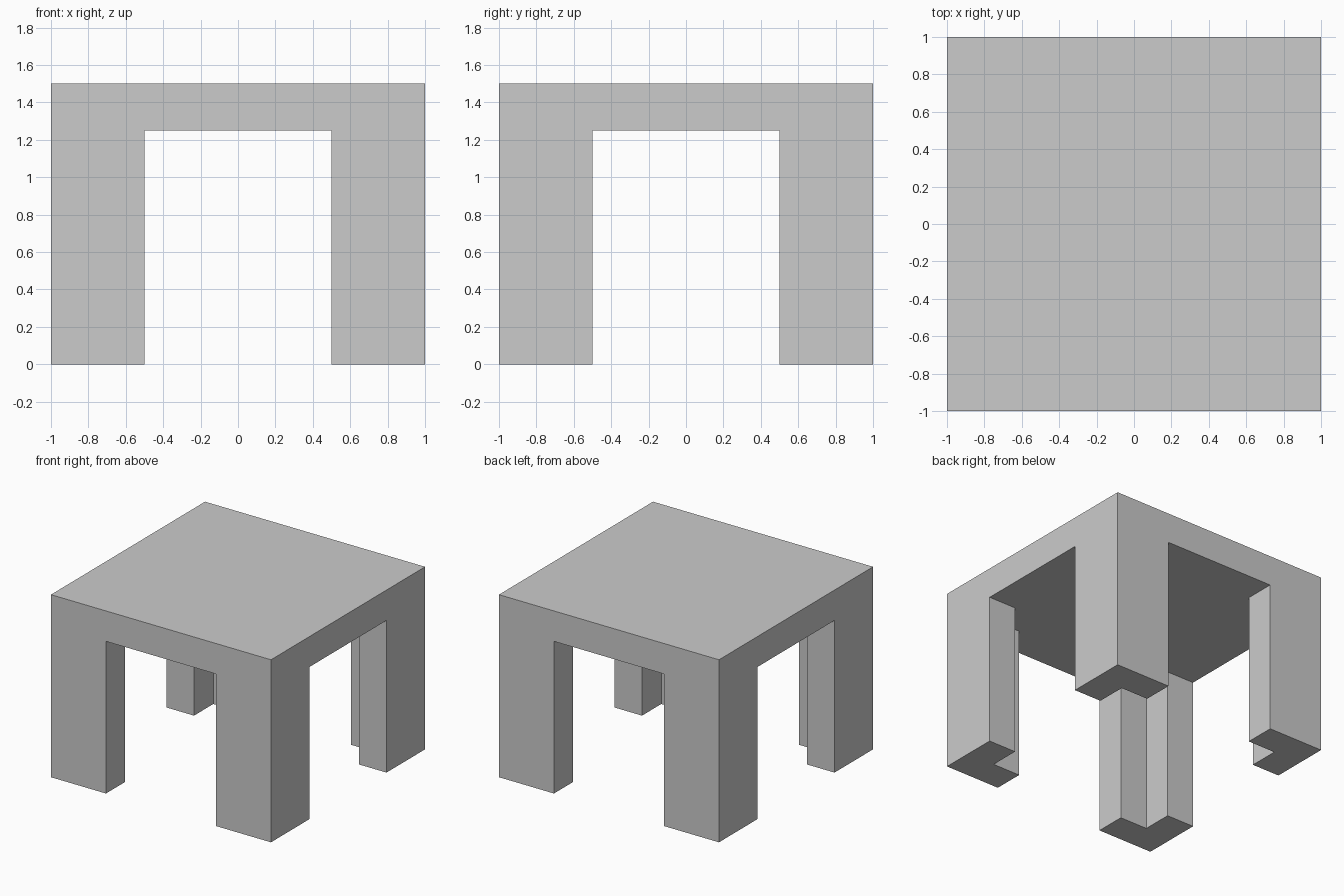
import bpy, bmesh
from mathutils import Vector

if "Cube" in bpy.data.objects:
    bpy.data.objects.remove(bpy.data.objects["Cube"])

W, H, T, LEG = 1.0, 1.5, 0.25, 0.5  # half width, height, thickness, leg arm length

bm = bmesh.new()

# Table top slab
bmesh.ops.create_cube(bm, size=1)
for v in bm.verts:
    v.co = Vector((v.co.x * 2 * W, v.co.y * 2 * W, H - T / 2 + v.co.z * T))

# Cut lines that outline the leg footprints
for axis in (Vector((1, 0, 0)), Vector((0, 1, 0))):
    for d in (-W + T, -W + LEG, W - LEG, W - T):
        bmesh.ops.bisect_plane(bm, geom=bm.verts[:] + bm.edges[:] + bm.faces[:],
                               plane_co=axis * d, plane_no=axis)

# Four L-shaped corner legs, extruded down from the underside
bm.normal_update()
feet = []
for f in bm.faces:
    c = f.calc_center_median()
    ax, ay = abs(c.x), abs(c.y)
    if f.normal.z < -0.9 and min(ax, ay) > W - LEG and max(ax, ay) > W - T:
        feet.append(f)
ext = bmesh.ops.extrude_face_region(bm, geom=feet)
for v in ext["geom"]:
    if isinstance(v, bmesh.types.BMVert):
        v.co.z = 0

# Merge flat regions into clean faces
bmesh.ops.dissolve_limit(bm, angle_limit=0.01, verts=bm.verts[:], edges=bm.edges[:])
bmesh.ops.recalc_face_normals(bm, faces=bm.faces[:])

mesh = bpy.data.meshes.new("table")
bm.to_mesh(mesh)
bm.free()
bpy.context.collection.objects.link(bpy.data.objects.new("table", mesh))
